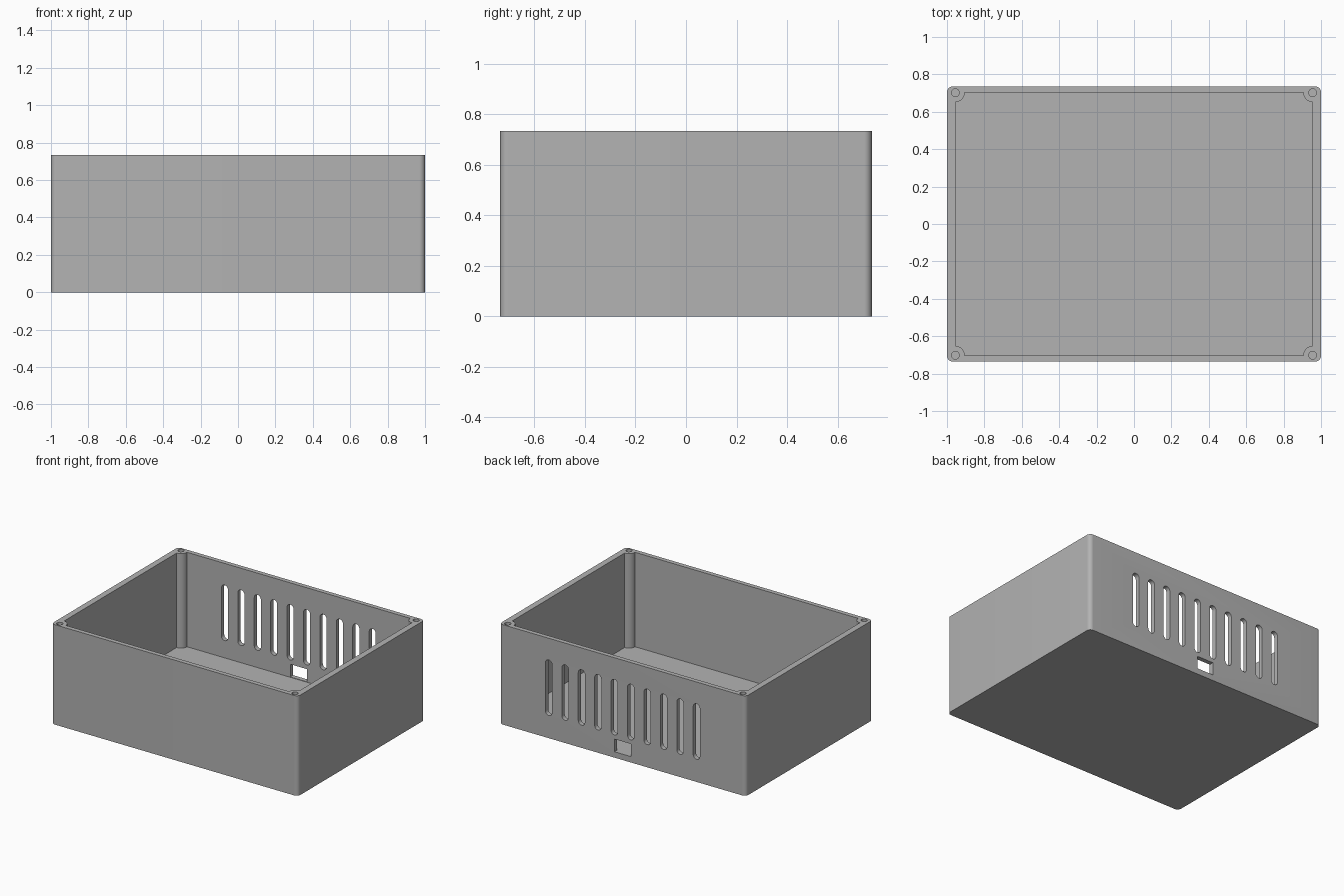
import bpy, bmesh
from math import cos, sin, radians
from mathutils import Vector

cube = bpy.data.objects.get("Cube")
if cube:
    bpy.data.objects.remove(cube, do_unlink=True)

HALF_X, HALF_Y, HEIGHT = 1.0, 0.735, 0.733
IN_X, IN_Y, FLOOR = 0.955, 0.702, 0.04     # inner walls; bosses sit on their corners

grey = bpy.data.materials.new("plain grey")
grey.use_nodes = True
grey.diffuse_color = (0.45, 0.45, 0.45, 1)
grey.node_tree.nodes["Principled BSDF"].inputs["Base Color"].default_value = grey.diffuse_color


def arc(cx, cy, r, start, sweep, steps):
    return [(cx + r * cos(radians(start + sweep * i / steps)),
             cy + r * sin(radians(start + sweep * i / steps))) for i in range(steps + 1)]


def corner_outline(cx, cy, r, start, sweep):
    """Rectangle outline with an arc at each of the four corners."""
    points = []
    for k, (sx, sy) in enumerate([(1, 1), (-1, 1), (-1, -1), (1, -1)]):
        points += arc(sx * cx, sy * cy, r, start + 90 * k, sweep, 10)
    return points


def add_prism(bm, points, base, push):
    """Extrude an outline; base maps each 2D point to 3D."""
    face = bm.faces.new([bm.verts.new(base(u, v)) for u, v in points])
    new = bmesh.ops.extrude_face_region(bm, geom=[face])["geom"]
    bmesh.ops.translate(bm, vec=Vector(push),
                        verts=[e for e in new if isinstance(e, bmesh.types.BMVert)])


def make_object(name, bm):
    bmesh.ops.recalc_face_normals(bm, faces=bm.faces)
    mesh = bpy.data.meshes.new(name)
    bm.to_mesh(mesh)
    bm.free()
    mesh.materials.append(grey)
    obj = bpy.data.objects.new(name, mesh)
    bpy.context.collection.objects.link(obj)
    return obj


# Outer block with rounded upright edges
bm = bmesh.new()
R = 0.03
add_prism(bm, corner_outline(HALF_X - R, HALF_Y - R, R, 0, 90),
          lambda u, v: (u, v, 0), (0, 0, HEIGHT))
box = make_object("enclosure_box", bm)
cutters = []

# Cavity, leaving a quarter-round screw boss in each corner
bm = bmesh.new()
add_prism(bm, corner_outline(IN_X, IN_Y, 0.05, 270, -90),
          lambda u, v: (u, v, FLOOR), (0, 0, 1))
cutters.append(make_object("cavity_cutter", bm))

# Screw holes in the bosses
bm = bmesh.new()
for sx in (-1, 1):
    for sy in (-1, 1):
        add_prism(bm, arc(sx * IN_X, sy * IN_Y, 0.021, 0, 360, 20)[:-1],
                  lambda u, v: (u, v, HEIGHT - 0.25), (0, 0, 0.5))
cutters.append(make_object("screw_hole_cutter", bm))

# Ten round-ended vent slots and a cable opening through the back wall
bm = bmesh.new()
back = lambda u, v: (u, 0.6, v)
SLOT_R, LOW, HIGH = 0.0267, 0.193, 0.547
for i in range(10):
    x = (i - 4.5) * 0.1333
    add_prism(bm, arc(x, HIGH, SLOT_R, 0, 180, 10) + arc(x, LOW, SLOT_R, 180, 180, 10),
              back, (0, 0.3, 0))
add_prism(bm, [(-0.067, 0.043), (0.067, 0.043), (0.067, 0.136), (-0.067, 0.136)],
          back, (0, 0.3, 0))
cutters.append(make_object("vent_cutter", bm))

# Apply the cuts and drop the cutters
bpy.ops.object.select_all(action="DESELECT")
bpy.context.view_layer.objects.active = box
box.select_set(True)
for cutter in cutters:
    cutter.hide_render = True
    mod = box.modifiers.new(cutter.name, "BOOLEAN")
    mod.operation, mod.solver, mod.object = "DIFFERENCE", "EXACT", cutter
    bpy.ops.object.modifier_apply(modifier=mod.name)
    bpy.data.objects.remove(cutter, do_unlink=True)

bpy.ops.object.shade_smooth_by_angle(angle=radians(30))
